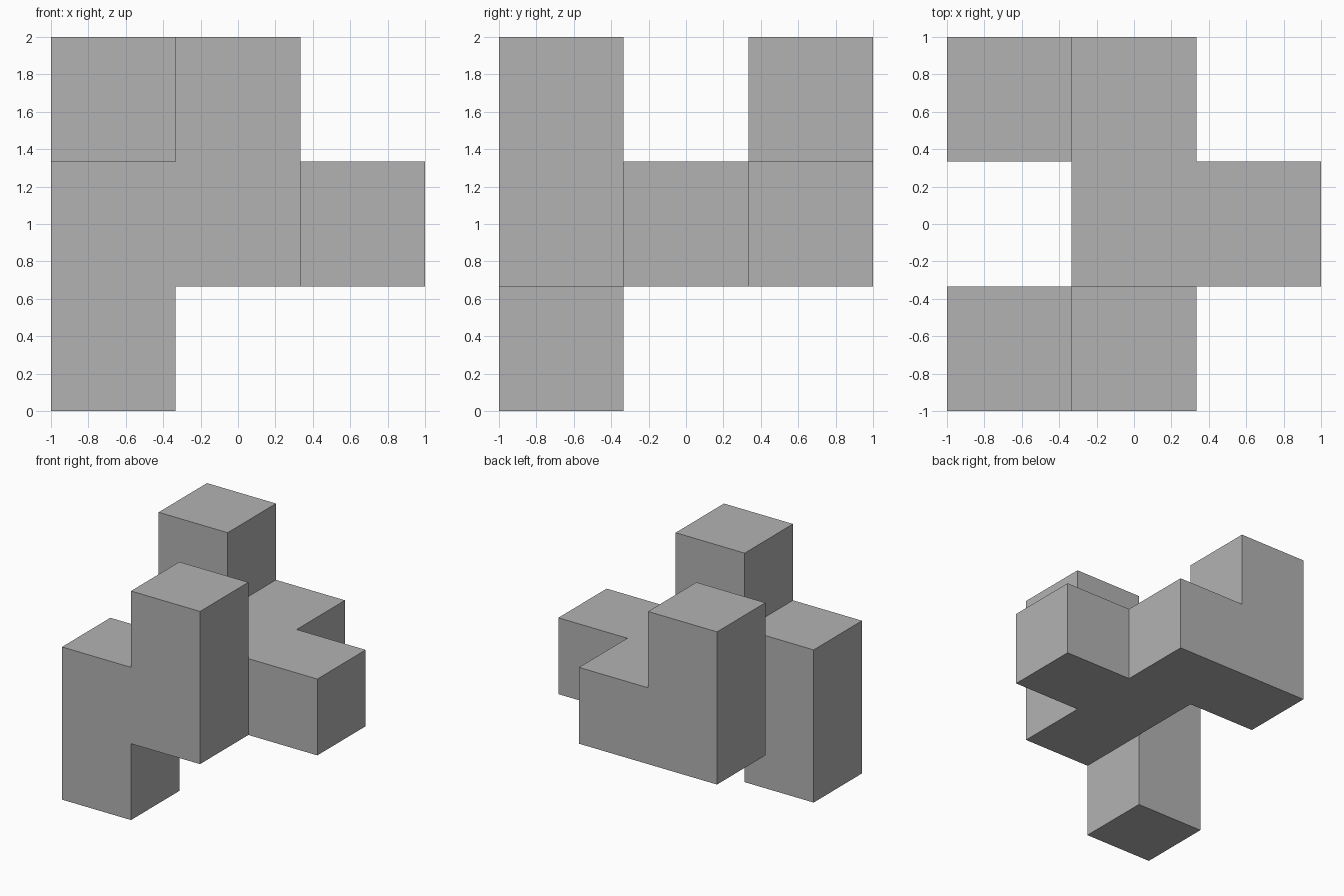
import bpy
import bmesh
from mathutils import Vector

default = bpy.data.objects.get("Cube")
if default:
    bpy.data.objects.remove(default, do_unlink=True)

UNIT = 2 / 3

# Unit cells of the puzzle piece, counted from the middle cell
cells = {
    (-1, -1, -1), (-1, -1, 0),            # front leg
    (0, -1, 0), (0, -1, 1),               # front tower
    (0, 0, 0), (1, 0, 0),                 # centre and side arm
    (0, 1, 0), (-1, 1, 0), (-1, 1, 1),    # back arm and back tower
}

# Plain grey
grey = bpy.data.materials.new("plain_grey")
grey.use_nodes = True
colour = (0.45, 0.45, 0.45, 1)
grey.diffuse_color = colour
grey.node_tree.nodes["Principled BSDF"].inputs["Base Color"].default_value = colour

# Outer skin: one square wherever a cell has no neighbour
bm = bmesh.new()
for cell in sorted(cells):
    centre = Vector(cell)
    for axis in range(3):
        for sign in (-1, 1):
            normal = Vector((0, 0, 0))
            normal[axis] = sign
            if tuple(int(c) for c in centre + normal) in cells:
                continue
            u = Vector((0, 0, 0))
            u[(axis + 1) % 3] = 0.5
            v = normal.cross(u)
            mid = centre + normal / 2
            corners = (mid - u - v, mid + u - v, mid + u + v, mid - u + v)
            bm.faces.new([bm.verts.new((c + Vector((0, 0, 1.5))) * UNIT) for c in corners])

# Weld the squares and merge the flat regions
bmesh.ops.remove_doubles(bm, verts=bm.verts, dist=0.001)
bmesh.ops.dissolve_limit(bm, angle_limit=0.01, verts=bm.verts, edges=bm.edges)

mesh = bpy.data.meshes.new("puzzle_piece")
bm.to_mesh(mesh)
bm.free()
mesh.materials.append(grey)
piece = bpy.data.objects.new("puzzle_piece", mesh)
bpy.context.collection.objects.link(piece)
